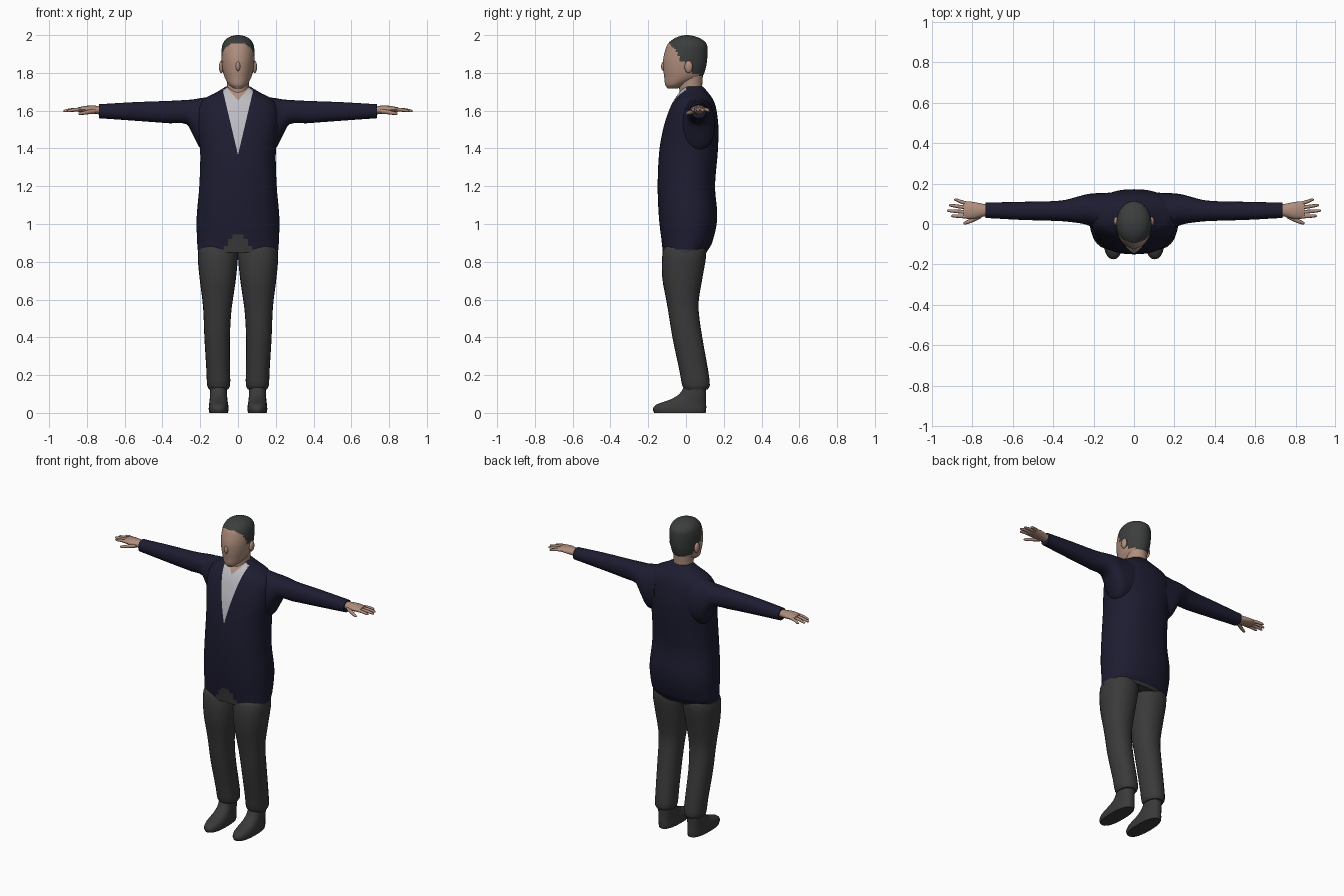
import bpy, bmesh, math
from mathutils import Vector


def material(name, rgb):
    m = bpy.data.materials.new(name)
    m.diffuse_color = (*rgb, 1)
    return m


NAVY = material("navy wool", (0.0125, 0.012, 0.031))
GREY = material("charcoal cloth", (0.042, 0.042, 0.042))
SHIRT = material("pale shirt", (0.50, 0.50, 0.54))
SKIN = material("skin", (0.43, 0.27, 0.205))
HAIR = material("dark hair", (0.045, 0.047, 0.047))


def smooth_rings(rings, steps):
    """Cubic interpolation between key cross-sections."""
    def slope(i, k):
        a, b = rings[max(i - 1, 0)], rings[min(i + 1, len(rings) - 1)]
        return (b[k] - a[k]) / (b[0] - a[0])
    out = []
    for i in range(len(rings) - 1):
        p, q = rings[i], rings[i + 1]
        h = q[0] - p[0]
        for s in range(steps):
            t = s / steps
            row = [p[0] + h * t]
            for k in range(1, 5):
                row.append((2*t**3 - 3*t*t + 1) * p[k] + (t**3 - 2*t*t + t) * h * slope(i, k)
                           + (3*t*t - 2*t**3) * q[k] + (t**3 - t*t) * h * slope(i + 1, k))
            out.append(row)
    return out + [list(rings[-1])]


def loft(name, rings, mats, axis="z", side=1, n=24, steps=3, power=2.0, cuts=(), rule=None):
    """Rings are (position, a_min, a_max, b_min, b_max) across the given axis."""
    bm = bmesh.new()
    loops = []
    for t, a0, a1, b0, b1 in smooth_rings(rings, steps):
        loop = []
        for i in range(n):
            ang = 2 * math.pi * i / n
            c, s = math.cos(ang), math.sin(ang)
            a = (a0 + a1) / 2 + (a1 - a0) / 2 * math.copysign(abs(c) ** (2 / power), c)
            b = (b0 + b1) / 2 + (b1 - b0) / 2 * math.copysign(abs(s) ** (2 / power), s)
            p = (a, b, t) if axis == "z" else (t, a, b)
            loop.append(bm.verts.new((p[0] * side, p[1], p[2])))
        loops.append(loop)
    for l0, l1 in zip(loops, loops[1:]):
        for i in range(n):
            j = (i + 1) % n
            bm.faces.new((l0[i], l0[j], l1[j], l1[i]))
    bm.faces.new(loops[0])
    bm.faces.new(loops[-1])
    # clean colour edges
    for co, no in cuts:
        bmesh.ops.bisect_plane(bm, geom=bm.verts[:] + bm.edges[:] + bm.faces[:],
                               plane_co=co, plane_no=no)
    bmesh.ops.recalc_face_normals(bm, faces=bm.faces[:])
    if rule:
        for f in bm.faces:
            f.material_index = rule(f.calc_center_median())
    return finish(name, bm, mats)


def finish(name, bm, mats):
    me = bpy.data.meshes.new(name)
    bm.to_mesh(me)
    bm.free()
    ob = bpy.data.objects.new(name, me)
    bpy.context.collection.objects.link(ob)
    for m in mats:
        me.materials.append(m)
    bpy.ops.object.select_all(action="DESELECT")
    ob.select_set(True)
    bpy.context.view_layer.objects.active = ob
    bpy.ops.object.shade_smooth_by_angle(angle=math.radians(50))
    return ob


def ellipsoid(name, centre, radii, mat):
    bm = bmesh.new()
    bmesh.ops.create_uvsphere(bm, u_segments=12, v_segments=8, radius=1)
    for v in bm.verts:
        v.co = Vector([c + r * x for c, r, x in zip(centre, radii, v.co)])
    finish(name, bm, [mat])


def sym(z, w, front, back):
    return (z, -w, w, front, back)


# Torso: jacket, shirt opening, bare collar and trouser front
def torso_rule(p):
    x = abs(p.x)
    if p.z < 0.865:
        return 1
    if p.y < 0:
        if p.z < 0.955 - 9 * x * x - 0.6 * x:
            return 1
        if p.z > 1.655 + x * 1.1 and x < 0.06:
            return 3
        if x < 0.235 * (p.z - 1.365) and x < 0.078:
            return 2
    return 0


loft("jacket", [
    sym(0.85, 0.212, -0.123, 0.108), sym(0.90, 0.216, -0.128, 0.138),
    sym(1.03, 0.219, -0.143, 0.165), sym(1.20, 0.205, -0.150, 0.154),
    sym(1.38, 0.200, -0.142, 0.168), sym(1.50, 0.212, -0.122, 0.172),
    sym(1.58, 0.215, -0.098, 0.165), sym(1.63, 0.205, -0.078, 0.155),
    sym(1.665, 0.175, -0.058, 0.140), sym(1.695, 0.118, -0.036, 0.118),
    sym(1.728, 0.064, -0.012, 0.090)],
    [NAVY, GREY, SHIRT, SKIN], n=64, steps=6, power=2.3, rule=torso_rule,
    cuts=[((0, 0, 0.865), (0, 0, 1)),
          ((0, 0, 1.365), (1, 0, -0.235)), ((0, 0, 1.365), (1, 0, 0.235)),
          ((0, 0, 1.655), (-1.1, 0, 1)), ((0, 0, 1.655), (1.1, 0, 1))])

# Neck
loft("neck", [sym(1.65, 0.062, -0.035, 0.085), sym(1.72, 0.058, -0.036, 0.085),
              sym(1.82, 0.062, -0.050, 0.092)], [SKIN])

# Head with a hairline that drops from the fringe to the nape
HAIRLINE = [(-0.2, 1.957), (-0.085, 1.952), (-0.055, 1.925), (-0.03, 1.865),
            (0.015, 1.845), (0.03, 1.795), (0.2, 1.765)]


def head_rule(p):
    for (y0, z0), (y1, z1) in zip(HAIRLINE, HAIRLINE[1:]):
        if y0 <= p.y < y1:
            return int(p.z > z0 + (z1 - z0) * (p.y - y0) / (y1 - y0))
    return 0


loft("head", [
    sym(1.718, 0.022, -0.098, -0.045), sym(1.737, 0.047, -0.110, 0.000),
    sym(1.775, 0.070, -0.115, 0.080), sym(1.82, 0.082, -0.120, 0.103),
    sym(1.87, 0.087, -0.121, 0.112), sym(1.92, 0.087, -0.110, 0.114),
    sym(1.955, 0.080, -0.095, 0.108), sym(1.98, 0.062, -0.066, 0.080),
    sym(1.994, 0.036, -0.034, 0.045), sym(2.0, 0.010, -0.005, 0.015)],
    [SKIN, HAIR], n=48, steps=5, rule=head_rule)
ellipsoid("nose", (0, -0.116, 1.835), (0.013, 0.016, 0.026), SKIN)

# Fingers: base y, tip x, tip y
FINGERS = {"index_finger": (0.037, 0.905, 0.040), "middle_finger": (0.059, 0.925, 0.066),
           "ring_finger": (0.081, 0.917, 0.093), "little_finger": (0.101, 0.890, 0.120)}

for label, s in (("left", 1), ("right", -1)):
    ellipsoid(label + "_ear", (s * 0.088, 0.014, 1.832), (0.013, 0.022, 0.033), SKIN)

    # Sleeve, flaring into the armpit
    loft(label + "_sleeve", [
        (0.12, -0.030, 0.155, 1.40, 1.675), (0.195, -0.020, 0.152, 1.395, 1.667),
        (0.235, -0.004, 0.147, 1.465, 1.660), (0.27, 0.004, 0.138, 1.527, 1.657),
        (0.36, 0.014, 0.116, 1.533, 1.652), (0.55, 0.020, 0.110, 1.547, 1.645),
        (0.735, 0.030, 0.106, 1.560, 1.634)], [NAVY], axis="x", side=s, power=2.2)

    # Hand
    loft(label + "_palm", [
        (0.71, 0.042, 0.095, 1.578, 1.624), (0.75, 0.036, 0.100, 1.582, 1.626),
        (0.80, 0.024, 0.110, 1.588, 1.626), (0.845, 0.028, 0.110, 1.594, 1.618)],
        [SKIN], axis="x", side=s, n=16)
    for finger, (y, tx, ty) in FINGERS.items():
        mx, my = (0.825 + tx) / 2, (y + ty) / 2
        loft(label + "_" + finger, [
            (0.825, y - 0.010, y + 0.010, 1.596, 1.616),
            (mx, my - 0.009, my + 0.009, 1.596, 1.614),
            (tx - 0.008, ty - 0.007, ty + 0.007, 1.592, 1.606),
            (tx, ty - 0.003, ty + 0.003, 1.595, 1.601)],
            [SKIN], axis="x", side=s, n=8, steps=2)
    loft(label + "_thumb", [
        (0.755, 0.030, 0.060, 1.585, 1.612), (0.80, 0.008, 0.032, 1.580, 1.602),
        (0.835, -0.003, 0.014, 1.577, 1.593), (0.845, 0.000, 0.008, 1.580, 1.588)],
        [SKIN], axis="x", side=s, n=8, steps=2)

    # Trouser leg
    loft(label + "_trouser_leg", [
        (0.125, 0.052, 0.154, -0.008, 0.116), (0.145, 0.042, 0.163, -0.020, 0.126),
        (0.22, 0.042, 0.167, -0.034, 0.118), (0.40, 0.043, 0.178, -0.072, 0.086),
        (0.53, 0.036, 0.183, -0.093, 0.068), (0.60, 0.027, 0.189, -0.105, 0.068),
        (0.72, 0.010, 0.204, -0.126, 0.088), (0.855, 0.001, 0.212, -0.123, 0.108),
        (0.90, 0.020, 0.185, -0.095, 0.090)], [GREY], side=s, power=2.2)

    # Shoe
    loft(label + "_shoe", [
        (0.0, 0.053, 0.152, -0.168, 0.104), (0.02, 0.050, 0.155, -0.175, 0.107),
        (0.045, 0.052, 0.153, -0.155, 0.107), (0.07, 0.056, 0.150, -0.085, 0.106),
        (0.10, 0.058, 0.148, -0.035, 0.106), (0.15, 0.060, 0.147, -0.005, 0.108)],
        [GREY], side=s, power=2.4)
